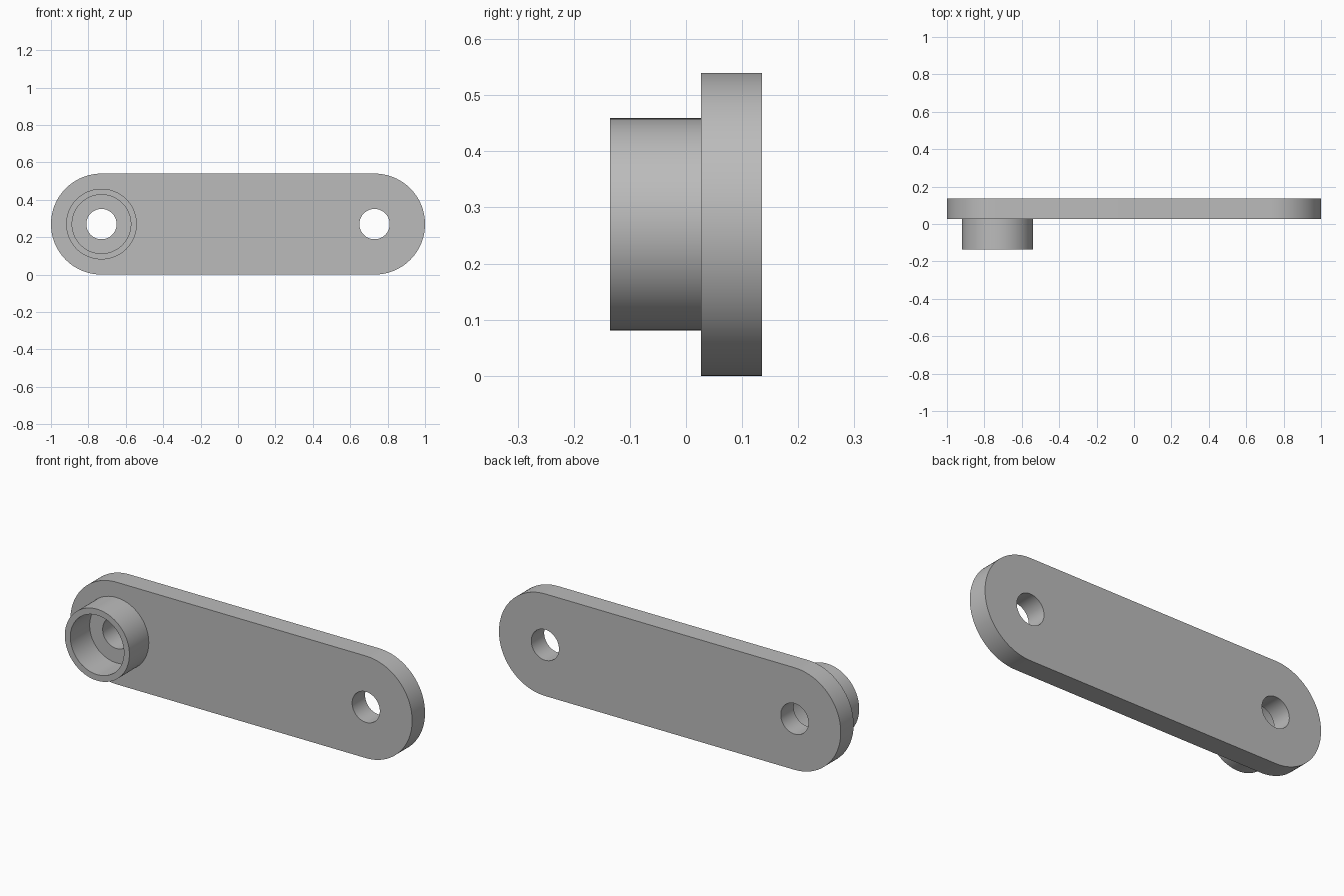
import bpy
import bmesh
from math import sin, cos, pi
from mathutils import Vector

cube = bpy.data.objects.get("Cube")
if cube:
    bpy.data.objects.remove(cube, do_unlink=True)

END_R = 0.27       # rounded end radius, also half the plate height
END_X = 1 - END_R  # hole centres at +/- END_X
HOLE_R = 0.081
FRONT, SEAT, BACK = -0.135, 0.027, 0.135

grey = bpy.data.materials.new("plain grey")
grey.use_nodes = True
colour = (0.5, 0.5, 0.5, 1)
grey.diffuse_color = colour
grey.node_tree.nodes["Principled BSDF"].inputs["Base Color"].default_value = colour


def arc(cx, r, start, sweep, steps):
    """Points in the XZ plane around (cx, END_R)."""
    return [(cx + r * cos(start + sweep * i / steps),
             END_R + r * sin(start + sweep * i / steps)) for i in range(steps + 1)]


def circle(cx, r, steps=96):
    return arc(cx, r, 0, 2 * pi, steps)[:-1]


def slab(name, loops, y0, y1):
    """Solid between y0 and y1: first loop is the outline, the rest are holes."""
    bm = bmesh.new()
    for loop in loops:
        verts = [bm.verts.new((x, y0, z)) for x, z in loop]
        for a, b in zip(verts, verts[1:] + verts[:1]):
            bm.edges.new((a, b))
    bmesh.ops.triangle_fill(bm, use_beauty=True, use_dissolve=False,
                            edges=bm.edges[:], normal=(0, -1, 0))
    result = bmesh.ops.extrude_face_region(bm, geom=bm.faces[:], use_keep_orig=True)
    moved = [g for g in result["geom"] if isinstance(g, bmesh.types.BMVert)]
    bmesh.ops.translate(bm, verts=moved, vec=Vector((0, y1 - y0, 0)))
    bmesh.ops.recalc_face_normals(bm, faces=bm.faces[:])
    mesh = bpy.data.meshes.new(name)
    bm.to_mesh(mesh)
    bm.free()
    mesh.materials.append(grey)
    obj = bpy.data.objects.new(name, mesh)
    bpy.context.collection.objects.link(obj)
    bpy.ops.object.select_all(action="DESELECT")
    obj.select_set(True)
    bpy.context.view_layer.objects.active = obj
    bpy.ops.object.shade_smooth_by_angle(angle=pi / 6)
    return obj


# Link plate with rounded ends and a through hole at each end
outline = arc(END_X, END_R, -pi / 2, pi, 48) + arc(-END_X, END_R, pi / 2, pi, 48)
slab("link_plate", [outline, circle(-END_X, HOLE_R), circle(END_X, HOLE_R)], SEAT, BACK)

# Thin-walled collar on the front, set slightly into the plate
slab("collar", [circle(-END_X, 0.189), circle(-END_X, 0.157)], FRONT, SEAT + 0.005)
